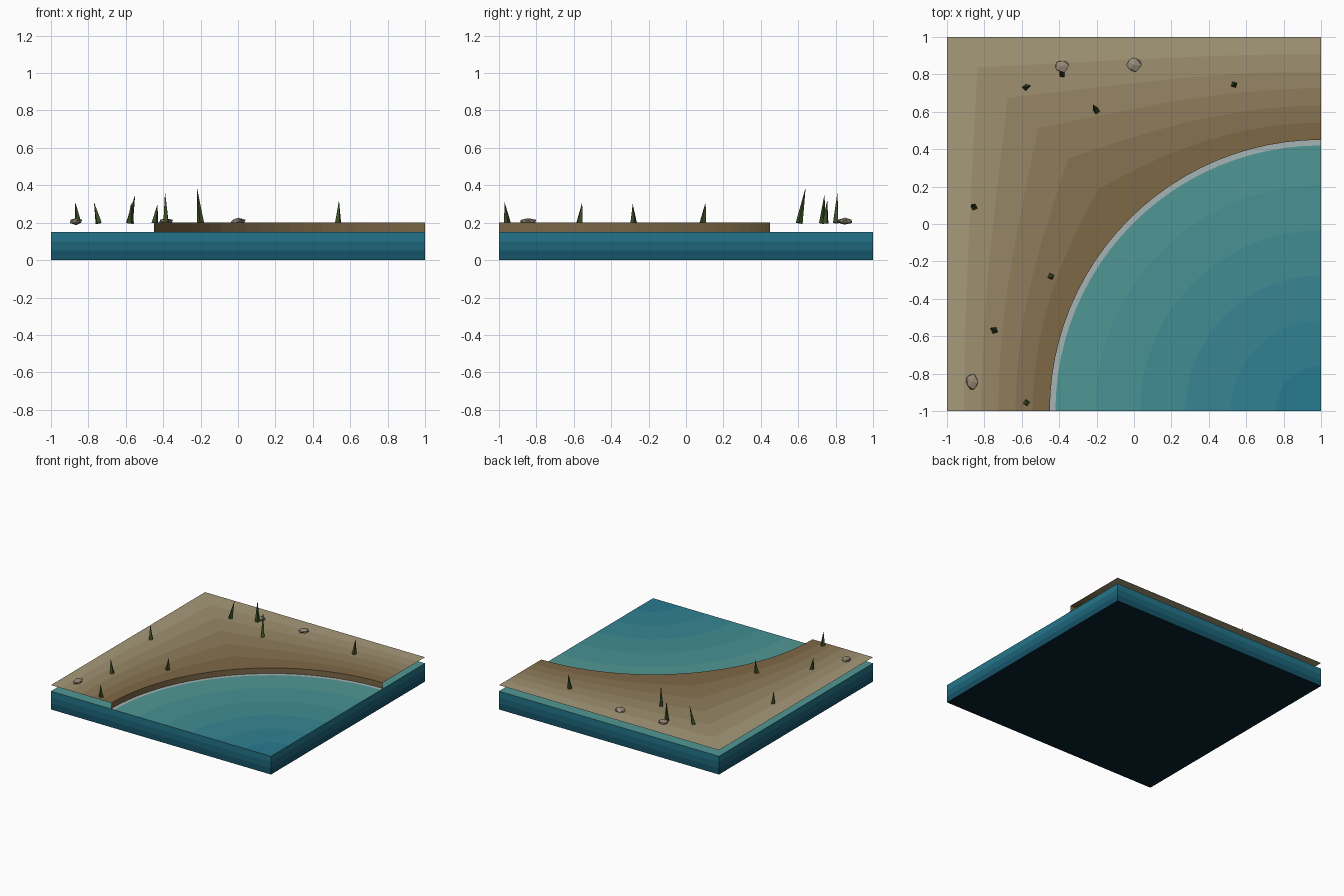
import bpy, bmesh, math, random
from mathutils import Vector, Matrix

if "Cube" in bpy.data.objects:
    bpy.data.objects.remove(bpy.data.objects["Cube"])

random.seed(4)
N = 24                    # segments along the quarter-circle shore
R = 1.45                  # shore radius about the corner (1, -1)
WATER, LAND = 0.15, 0.2


def mat(name, r, g, b):
    m = bpy.data.materials.new(name)
    m.diffuse_color = [(c / 255) ** 2.2 for c in (r, g, b)] + [1]
    m.use_nodes = True
    m.node_tree.nodes["Principled BSDF"].inputs["Base Color"].default_value = m.diffuse_color
    return m


def ramp(name, a, b, n):
    return [mat(f"{name}_{i}", *[p + (q - p) * (i + 0.5) / n for p, q in zip(a, b)])
            for i in range(n)]


def finish(name, bm, mats):
    bmesh.ops.remove_doubles(bm, verts=bm.verts, dist=1e-5)
    me = bpy.data.meshes.new(name)
    bm.to_mesh(me)
    bm.free()
    ob = bpy.data.objects.new(name, me)
    bpy.context.collection.objects.link(ob)
    for m in mats:
        me.materials.append(m)
    return ob


def polar(i, r, z):
    """Point on the quarter circle around the water corner."""
    a = math.pi / 2 * (1 + i / N)
    return Vector((1 + r * math.cos(a), -1 + r * math.sin(a), z))


def edge_radius(i):
    """Distance from the water corner to the tile edge."""
    a = math.pi / 2 * (1 + i / N)
    return 2 / max(abs(math.cos(a)), abs(math.sin(a)))


def face(bm, pts, idx=0):
    bm.faces.new([bm.verts.new(p) for p in pts]).material_index = idx


def band(bm, r0, r1, z0, z1, idx=0):
    """Strip along the shore between two radius functions."""
    for i in range(N):
        pts = [polar(i, r0(i), z0), polar(i, r1(i), z1),
               polar(i + 1, r1(i + 1), z1), polar(i + 1, r0(i + 1), z0)]
        if (pts[0] - pts[3]).length < 1e-6:
            pts.pop()
        face(bm, pts[::-1], idx)


# water block: radial bands on top, graded sides, dark base
water_mats = (ramp("water", (40, 119, 143), (85, 153, 148), 6)
              + ramp("water_side", (24, 76, 96), (44, 124, 144), 3)
              + [mat("water_base", 13, 38, 48)])
bm = bmesh.new()
for k in range(6):
    band(bm, lambda i: R * k / 6, lambda i: R * (k + 1) / 6, WATER, WATER, k)
band(bm, lambda i: R, edge_radius, WATER, WATER, 5)
corners = [(-1, -1), (1, -1), (1, 1), (-1, 1)]
for k in range(3):
    z0, z1 = WATER * k / 3, WATER * (k + 1) / 3
    for a, b in zip(corners, corners[1:] + corners[:1]):
        face(bm, [(*a, z0), (*b, z0), (*b, z1), (*a, z1)], 6 + k)
face(bm, [(*c, 0) for c in reversed(corners)], 9)
finish("water_block", bm, water_mats)

# land sheet with graded sand, and the short bank dropping to the water
land_mats = ramp("sand", (121, 99, 67), (170, 158, 127), 6) + [mat("bank", 122, 102, 72)]
bm = bmesh.new()
for k in range(6):
    band(bm, lambda i: R + (edge_radius(i) - R) * k / 6,
         lambda i: R + (edge_radius(i) - R) * (k + 1) / 6, LAND, LAND, k)
band(bm, lambda i: R, lambda i: R, WATER, LAND, 6)
finish("land", bm, land_mats)

# foam line along the shore
bm = bmesh.new()
band(bm, lambda i: R - 0.03, lambda i: R, WATER + 0.004, WATER + 0.004)
finish("shore_foam", bm, [mat("foam", 165, 178, 178)])

# grass spikes: base x, base y, tip x, tip y, tip z
grass = mat("grass", 62, 78, 42)
SPIKES = [(-.58, .73, -.55, .74, .35), (-.385, .80, -.39, .81, .365),
          (-.20, .605, -.22, .64, .39), (.535, .745, .54, .755, .32),
          (-.855, .09, -.87, .105, .31), (-.445, -.28, -.43, -.285, .30),
          (-.745, -.57, -.77, -.555, .31), (-.575, -.955, -.57, -.97, .31)]
for n, (x, y, tx, ty, tz) in enumerate(SPIKES):
    base = Vector((x, y, LAND - 0.003))
    d = Vector((tx, ty, tz)) - base
    bm = bmesh.new()
    bmesh.ops.create_cone(bm, cap_ends=True, segments=4, radius1=0.019, radius2=0,
                          depth=d.length)
    bm.transform(Matrix.Translation(base + d / 2)
                 @ Vector((0, 0, 1)).rotation_difference(d).to_matrix().to_4x4()
                 @ Matrix.Rotation(n * 0.7, 4, 'Z'))
    finish(f"grass_spike_{n + 1}", bm, [grass])

# low faceted rocks: x, y, half sizes
rock = mat("rock", 150, 138, 120)
for n, (x, y, sx, sy) in enumerate([(-.385, .845, .042, .036), (0, .85, .042, .040),
                                    (-.865, -.845, .036, .046)]):
    bm = bmesh.new()
    bmesh.ops.create_icosphere(bm, subdivisions=1, radius=1)
    for v in bm.verts:
        v.co *= random.uniform(0.85, 1.15)
    bm.transform(Matrix.Translation((x, y, 0.207)) @ Matrix.Diagonal((sx, sy, 0.018, 1)))
    finish(f"rock_{n + 1}", bm, [rock])
